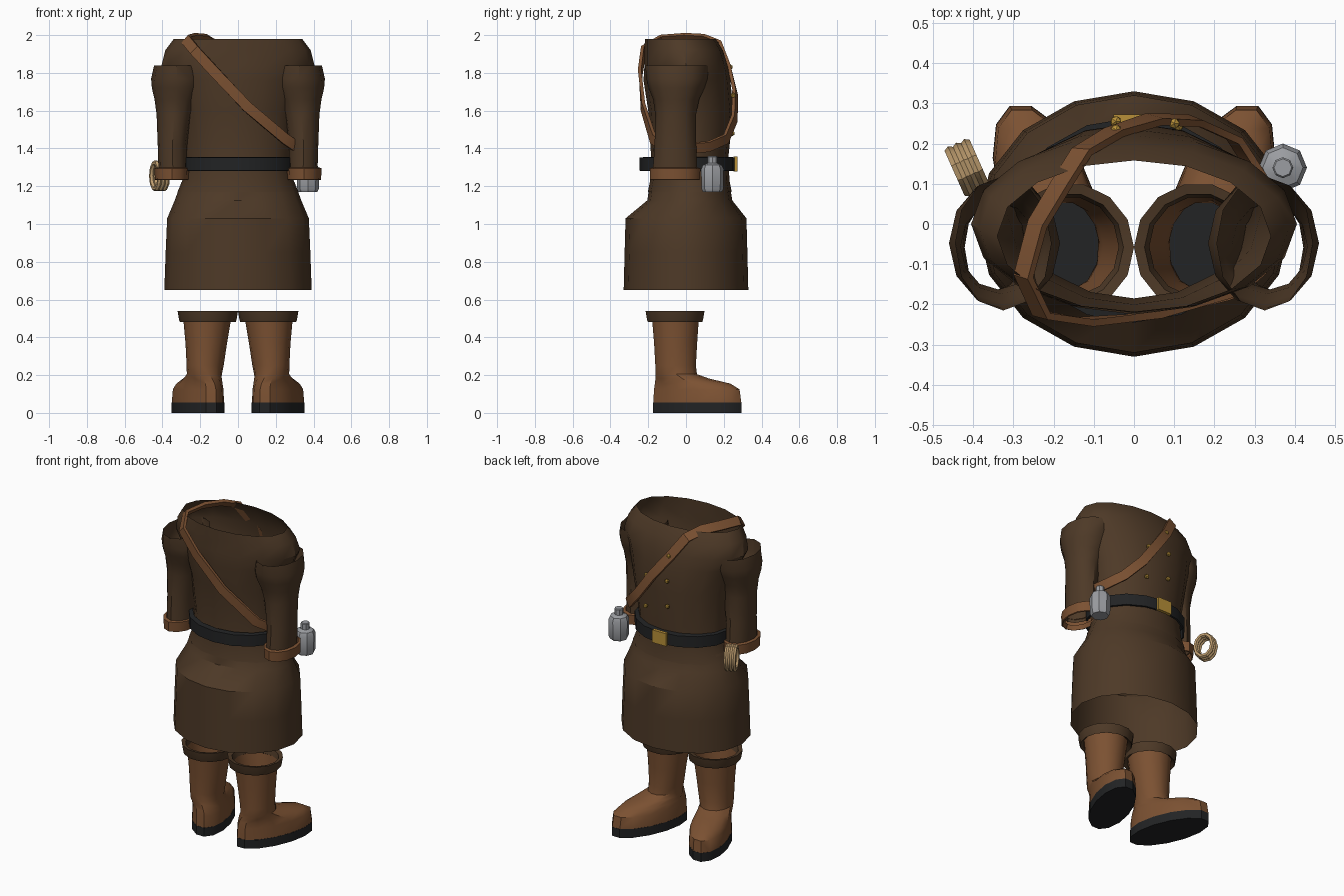
import bpy, bmesh, math
from mathutils import Vector, Matrix

if "Cube" in bpy.data.objects:
    bpy.data.objects.remove(bpy.data.objects["Cube"])


def mat(name, rgb):
    m = bpy.data.materials.new(name)
    m.diffuse_color = (*rgb, 1)
    m.use_nodes = True
    m.node_tree.nodes["Principled BSDF"].inputs["Base Color"].default_value = m.diffuse_color
    return m


COAT = mat("dark brown cloth", (0.075, 0.041, 0.02))
LEATHER = mat("brown leather", (0.2, 0.083, 0.032))
BLACK = mat("black leather", (0.016, 0.017, 0.018))
GOLD = mat("gold", (0.48, 0.28, 0.04))
STEEL = mat("grey metal", (0.33, 0.34, 0.36))
ROPE = mat("tan rope", (0.52, 0.34, 0.16))


def finish(name, bm, material, angle=35):
    me = bpy.data.meshes.new(name)
    bm.to_mesh(me)
    bm.free()
    me.materials.append(material)
    ob = bpy.data.objects.new(name, me)
    bpy.context.collection.objects.link(ob)
    bpy.ops.object.select_all(action='DESELECT')
    ob.select_set(True)
    bpy.context.view_layer.objects.active = ob
    bpy.ops.object.shade_smooth_by_angle(angle=math.radians(angle))
    return ob


def loft(name, rings, material, n=16, side=1, shear=(), bottom=False, top=False):
    """Skin elliptical rings (cx, cy, z, rx, ry), listed from low to high."""
    bm = bmesh.new()
    rows = []
    for i, (cx, cy, z, rx, ry) in enumerate(rings):
        k = shear[i] if i < len(shear) else 0
        row = []
        for j in range(n):
            a = 2 * math.pi * j / n
            dy = ry * math.sin(a)
            x = cx + rx * math.cos(a) + k * dy
            row.append(bm.verts.new((side * x, cy + dy, z)))
        rows.append(row)
    faces = []
    for a, b in zip(rows, rows[1:]):
        for j in range(n):
            k = (j + 1) % n
            faces.append(bm.faces.new((a[j], a[k], b[k], b[j])))
    if bottom:
        faces.append(bm.faces.new(rows[0][::-1]))
    if top:
        faces.append(bm.faces.new(rows[-1]))
    if side < 0:
        bmesh.ops.reverse_faces(bm, faces=faces)
    return finish(name, bm, material)


# Coat body, open at the neck
loft("coat_body", [
    (0, .02, 1.17, .32, .222), (0, .02, 1.23, .295, .21),
    (0, .02, 1.36, .28, .205), (0, .025, 1.60, .315, .225),
    (0, .005, 1.76, .36, .23), (0, 0, 1.84, .405, .22),
    (0, -.012, 1.92, .385, .207), (0, -.03, 1.98, .34, .188)], COAT)

# Skirt of the coat, open below
loft("coat_skirt", [
    (0, 0, .65, .39, .33), (0, 0, .85, .383, .325), (0, 0, 1.03, .375, .32),
    (0, .02, 1.125, .335, .225), (0, .02, 1.22, .30, .21)], COAT)

# Belt with buckle
loft("belt", [(0, .01, 1.28, .295, .245), (0, .01, 1.282, .305, .255),
              (0, .01, 1.352, .305, .255), (0, .01, 1.355, .285, .22)], BLACK)
bm = bmesh.new()
bmesh.ops.create_cube(bm, size=1, matrix=Matrix.Translation((-.003, .262, 1.318))
                      @ Matrix.Diagonal((.095, .02, .08, 1)))
finish("belt_buckle", bm, GOLD)

for side, word in ((1, "right"), (-1, "left")):
    # Sleeves and cuffs
    loft(word + "_sleeve", [
        (.345, -.058, 1.28, .076, .118), (.347, -.056, 1.42, .078, .11),
        (.337, -.055, 1.58, .094, .108), (.33, -.052, 1.66, .112, .122),
        (.323, -.05, 1.72, .133, .148), (.322, -.048, 1.77, .138, .162),
        (.325, -.048, 1.84, .119, .167)], COAT, 12, side)
    loft(word + "_sleeve_cuff", [
        (.35, -.058, 1.26, .075, .115), (.35, -.058, 1.232, .083, .125),
        (.35, -.058, 1.235, .09, .132), (.35, -.058, 1.295, .092, .134),
        (.35, -.058, 1.30, .076, .116)], LEATHER, 12, side)
    # Boots, toes turned outwards
    loft(word + "_boot_sole", [
        (.212, .06, 0, .12, .24), (.212, .06, .055, .12, .24)],
        BLACK, 14, side, (.3, .3), bottom=True)
    loft(word + "_boot", [
        (.212, .06, .055, .119, .239), (.211, .057, .125, .115, .232),
        (.204, .035, .155, .108, .205), (.188, -.02, .182, .1, .145),
        (.178, -.052, .205, .093, .113), (.174, -.055, .25, .098, .11),
        (.168, -.055, .37, .11, .117), (.163, -.056, .50, .127, .127)],
        LEATHER, 14, side, (.3, .3, .28, .2, .05))
    loft(word + "_boot_cuff", [
        (.163, -.056, .50, .125, .125), (.16, -.058, .482, .148, .148),
        (.16, -.058, .492, .152, .152), (.16, -.058, .54, .16, .16),
        (.161, -.058, .535, .135, .135), (.163, -.056, .50, .125, .125)],
        COAT, 14, side)

# Shoulder strap: a flat band swept round the body
path = [Vector(p) for p in (
    (-.13, .18, 1.95), (-.05, .228, 1.83), (.05, .26, 1.70), (.15, .257, 1.56),
    (.25, .212, 1.45), (.31, .12, 1.41), (.34, 0, 1.40), (.31, -.12, 1.41),
    (.25, -.175, 1.45), (.05, -.228, 1.62), (-.12, -.243, 1.80),
    (-.23, -.225, 1.92), (-.275, -.13, 1.975), (-.24, 0, 1.985), (-.18, .1, 1.98))]
bm = bmesh.new()
rows = []
for i, p in enumerate(path):
    t = (path[(i + 1) % len(path)] - path[i - 1]).normalized()
    out = Vector((p.x, p.y, (p.z - 1.65) * .6))
    out = (out - t * out.dot(t)).normalized()
    w = t.cross(out) * .028
    o = out * .009
    rows.append([bm.verts.new(p + v) for v in (w + o, o - w, -w - o, w - o)])
for i, b in enumerate(rows):
    a = rows[i - 1]
    for j in range(4):
        k = (j + 1) % 4
        bm.faces.new((a[j], a[k], b[k], b[j]))
bmesh.ops.recalc_face_normals(bm, faces=bm.faces)
finish("shoulder_strap", bm, LEATHER)

# Buttons
for i, (x, y, z) in enumerate(((-.045, .234, 1.83), (-.045, .255, 1.68),
                               (-.045, .25, 1.52), (.1, .25, 1.68), (.11, .245, 1.48))):
    bm = bmesh.new()
    bmesh.ops.create_icosphere(bm, subdivisions=1, radius=.015,
                               matrix=Matrix.Translation((x, y, z)))
    finish(f"button_{i + 1}", bm, GOLD)

# Flask hanging at the hip
loft("flask", [(.37, .14, z, r, r) for z, r in (
    (1.17, .05), (1.185, .058), (1.29, .06), (1.312, .05), (1.322, .026),
    (1.355, .026), (1.36, .022))], STEEL, 8, bottom=True, top=True)

# Coil of rope: three rings side by side
turn = Matrix.Rotation(math.radians(24), 4, 'Z')
bm = bmesh.new()
for c in (-1, 0, 1):
    grid = []
    for i in range(10):
        a = 2 * math.pi * i / 10
        ring = []
        for j in range(6):
            b = 2 * math.pi * j / 6
            r = .014 * math.cos(b)
            v = Vector((c * .022 + .014 * math.sin(b),
                        (.054 + r) * math.cos(a), (.07 + r) * math.sin(a)))
            ring.append(bm.verts.new(turn @ v + Vector((-.415, .14, 1.255))))
        grid.append(ring)
    for i in range(10):
        for j in range(6):
            k = (j + 1) % 6
            bm.faces.new((grid[i - 1][j], grid[i - 1][k], grid[i][k], grid[i][j]))
bmesh.ops.recalc_face_normals(bm, faces=bm.faces)
finish("rope_coil", bm, ROPE)
